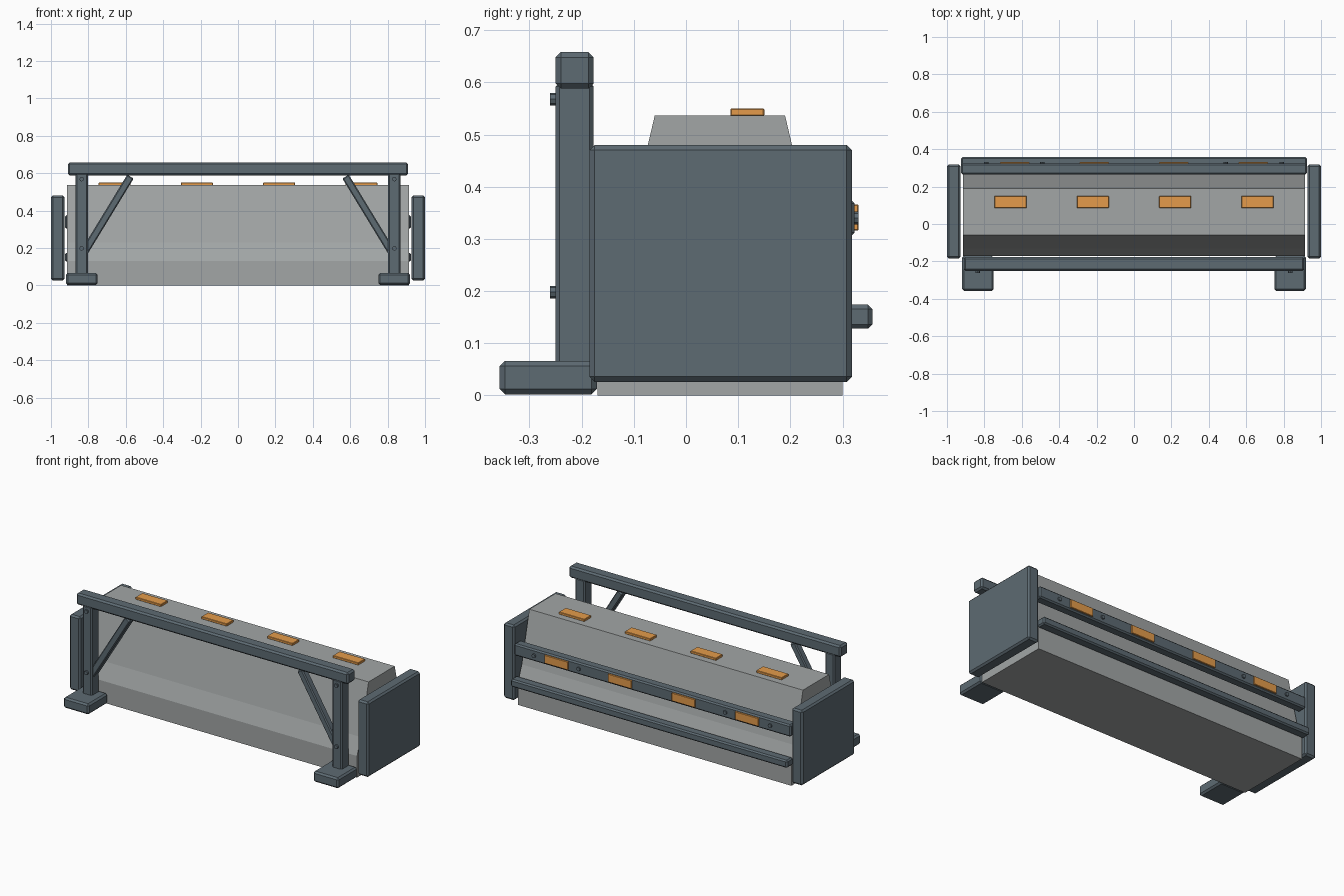
import bpy, bmesh, math
from mathutils import Matrix, Vector

if "Cube" in bpy.data.objects:
    bpy.data.objects.remove(bpy.data.objects["Cube"])


def material(name, rgb):
    m = bpy.data.materials.new(name)
    m.diffuse_color = (*rgb, 1)
    m.use_nodes = True
    m.node_tree.nodes["Principled BSDF"].inputs["Base Color"].default_value = m.diffuse_color
    return m


CONCRETE = material("concrete", (0.36, 0.38, 0.38))
STEEL = material("slate_steel", (0.11, 0.145, 0.17))
ORANGE = material("orange_reflector", (0.78, 0.33, 0.07))


def finish(name, bm, mat):
    bmesh.ops.recalc_face_normals(bm, faces=bm.faces[:])
    me = bpy.data.meshes.new(name)
    bm.to_mesh(me)
    bm.free()
    me.materials.append(mat)
    ob = bpy.data.objects.new(name, me)
    bpy.context.collection.objects.link(ob)
    return ob


def box(name, x, y, z, mat=STEEL, bevel=0.01, rot=None):
    """Chamfered box from (min, max) ranges, optionally turned about its centre."""
    bm = bmesh.new()
    bmesh.ops.create_cube(bm, size=1)
    bmesh.ops.scale(bm, vec=[r[1] - r[0] for r in (x, y, z)], verts=bm.verts)
    if bevel:
        bmesh.ops.bevel(bm, geom=bm.edges[:], offset=bevel, segments=1,
                        affect='EDGES', profile=0.5)
    ob = finish(name, bm, mat)
    ob.location = [sum(r) / 2 for r in (x, y, z)]
    if rot is not None:
        ob.rotation_euler = (0, rot, 0)
    return ob


def bolt(name, x, y, z, depth=0.02, r=0.012):
    bm = bmesh.new()
    bmesh.ops.create_cone(bm, cap_ends=True, segments=8, radius1=r, radius2=r,
                          depth=depth, matrix=Matrix.Rotation(math.pi / 2, 4, 'X'))
    finish(name, bm, STEEL).location = (x, y, z)


def span(s, a, b):
    return tuple(sorted((s * a, s * b)))


# Concrete barrier: stepped half profile mirrored about its own middle
MID = 0.065
half = [(0.235, 0), (0.235, 0.13), (0.197, 0.23), (0.125, 0.536)]
profile = half + [(-y, z) for y, z in reversed(half)]
bm = bmesh.new()
face = bm.faces.new([bm.verts.new((-0.915, MID + y, z)) for y, z in profile])
ext = bmesh.ops.extrude_face_region(bm, geom=[face])
bmesh.ops.translate(bm, vec=(1.83, 0, 0),
                    verts=[v for v in ext["geom"] if isinstance(v, bmesh.types.BMVert)])
finish("concrete_barrier", bm, CONCRETE)

# Front frame crossbeam
box("front_top_beam", (-0.91, 0.91), (-0.25, -0.177), (0.588, 0.658))

for s, side in ((-1, "left"), (1, "right")):
    # End plate
    box(f"{side}_end_plate", span(s, 0.927, 1.0), (-0.185, 0.318), (0.026, 0.48))
    # Foot, post and diagonal brace of the front frame
    box(f"{side}_foot", span(s, 0.75, 0.92), (-0.357, -0.171), (0.002, 0.066))
    box(f"{side}_post", span(s, 0.803, 0.868), (-0.25, -0.177), (0.05, 0.6), bevel=0.008)
    a, b = Vector((s * 0.82, 0, 0.18)), Vector((s * 0.575, 0, 0.582))
    d, c = b - a, (a + b) / 2
    L = d.length / 2
    box(f"{side}_brace", (c.x - 0.02, c.x + 0.02), (-0.236, -0.192),
        (c.z - L, c.z + L), bevel=0.006, rot=math.atan2(d.x, d.z))
    # Post bolts
    for z in (0.198, 0.568):
        bolt(f"{side}_post_bolt", s * 0.836, -0.251, z)

# Rear rails
box("rear_upper_rail", (-0.925, 0.925), (0.265, 0.323), (0.304, 0.376), bevel=0.008)
box("rear_lower_rail", (-0.925, 0.925), (0.298, 0.357), (0.128, 0.174), bevel=0.008)
for x in (-0.79, -0.49, 0.49, 0.79):
    bolt("rear_rail_bolt", x, 0.321, 0.34)

# Reflectors on the barrier top and on the rear rail
for k in (-1.5, -0.5, 0.5, 1.5):
    x = k * 0.44
    box("top_reflector", (x - 0.085, x + 0.085), (0.085, 0.15), (0.535, 0.55),
        ORANGE, 0.002)
    x = k * 0.425
    box("rear_reflector", (x - 0.078, x + 0.078), (0.318, 0.331), (0.316, 0.366),
        ORANGE, 0.002)
